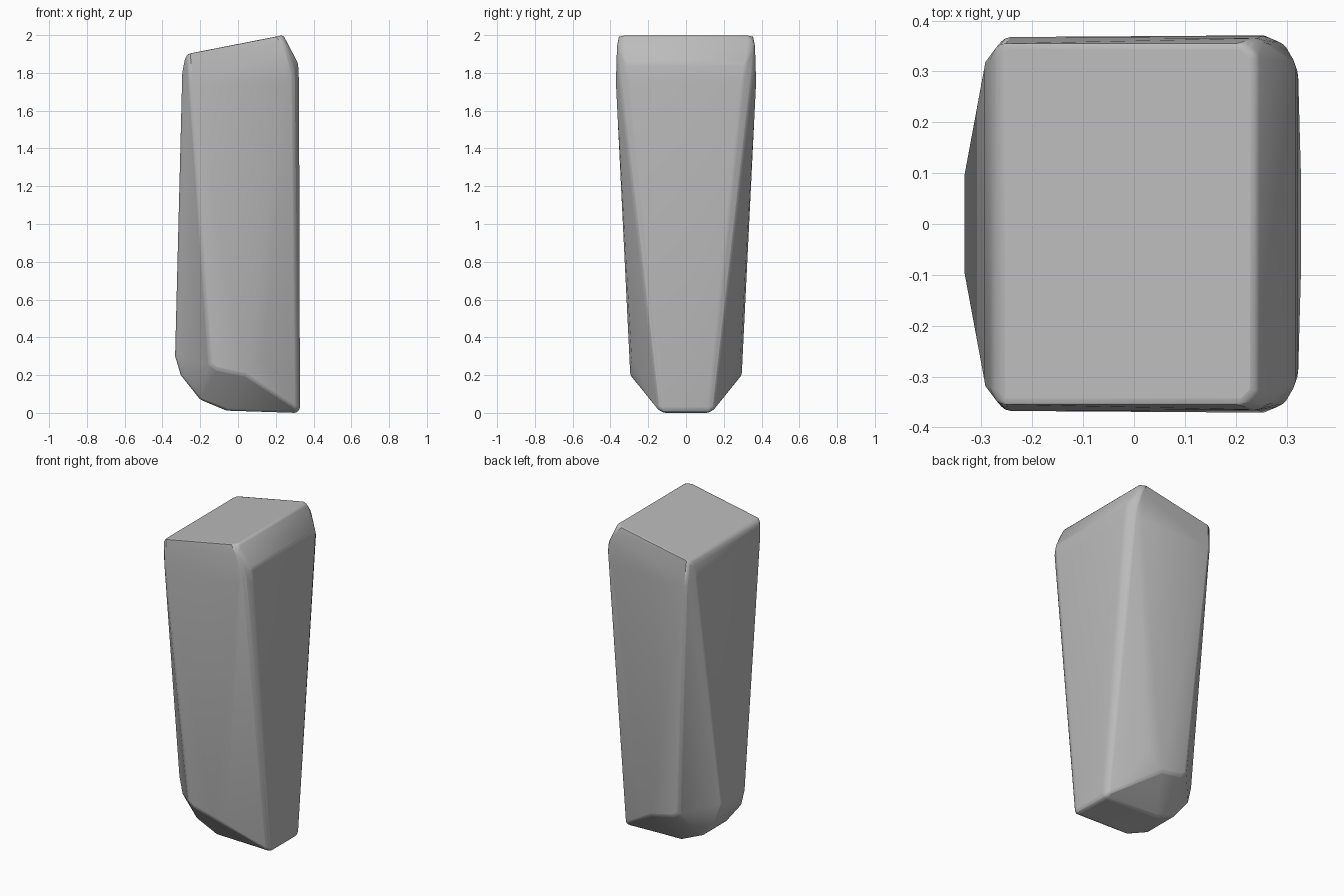
import bpy
import bmesh
import math

default_cube = bpy.data.objects.get("Cube")
if default_cube:
    bpy.data.objects.remove(default_cube, do_unlink=True)

# One plain grey for the whole stone
grey = bpy.data.materials.new("stone_grey")
grey.use_nodes = True
colour = (0.5, 0.5, 0.5, 1)
grey.diffuse_color = colour
grey.node_tree.nodes["Principled BSDF"].inputs["Base Color"].default_value = colour

# Corners of one half (x, half width, z); the other half is mirrored in y
cap = [(-0.265, 0.355, 1.901), (0.215, 0.355, 1.995), (0.24, 0.33, 2.0),
       (-0.28, 0.325, 1.88), (0.25, 0.365, 1.95)]
shoulder = [(-0.295, 0.315, 1.80), (-0.255, 0.368, 1.75), (0.255, 0.371, 1.75),
            (0.295, 0.355, 1.80), (0.318, 0.315, 1.85), (0.323, 0.30, 1.75)]
flank = [(-0.15, 0.285, 0.26), (-0.11, 0.288, 0.23), (0.04, 0.295, 0.20),
         (0.13, 0.288, 0.29)]
heel = [(-0.333, 0.11, 0.30), (-0.303, 0.12, 0.20), (-0.20, 0.12, 0.07),
        (-0.06, 0.13, 0.012), (0.31, 0.12, 0.0), (0.315, 0.15, 0.02),
        (0.328, 0.12, 0.02)]

# Tapered stone block wrapped around the corners
bm = bmesh.new()
for x, y, z in cap + shoulder + flank + heel:
    for side in (-1, 1):
        bm.verts.new((x, side * y, z))
hull = bmesh.ops.convex_hull(bm, input=bm.verts)
loose = [v for v in bm.verts if not v.link_faces]
bmesh.ops.delete(bm, geom=loose, context='VERTS')
bmesh.ops.dissolve_limit(bm, angle_limit=math.radians(1.5),
                         verts=bm.verts, edges=bm.edges)
bmesh.ops.recalc_face_normals(bm, faces=bm.faces)
mesh = bpy.data.meshes.new("stone_block")
bm.to_mesh(mesh)
bm.free()
mesh.materials.append(grey)
block = bpy.data.objects.new("stone_block", mesh)
bpy.context.collection.objects.link(block)

# Softly worn edges
bevel = block.modifiers.new("worn_edges", 'BEVEL')
bevel.width = 0.012
bevel.segments = 2
bevel.limit_method = 'ANGLE'
bevel.angle_limit = math.radians(22)

bpy.ops.object.select_all(action='DESELECT')
block.select_set(True)
bpy.context.view_layer.objects.active = block
bpy.ops.object.shade_smooth_by_angle(angle=math.radians(30))
